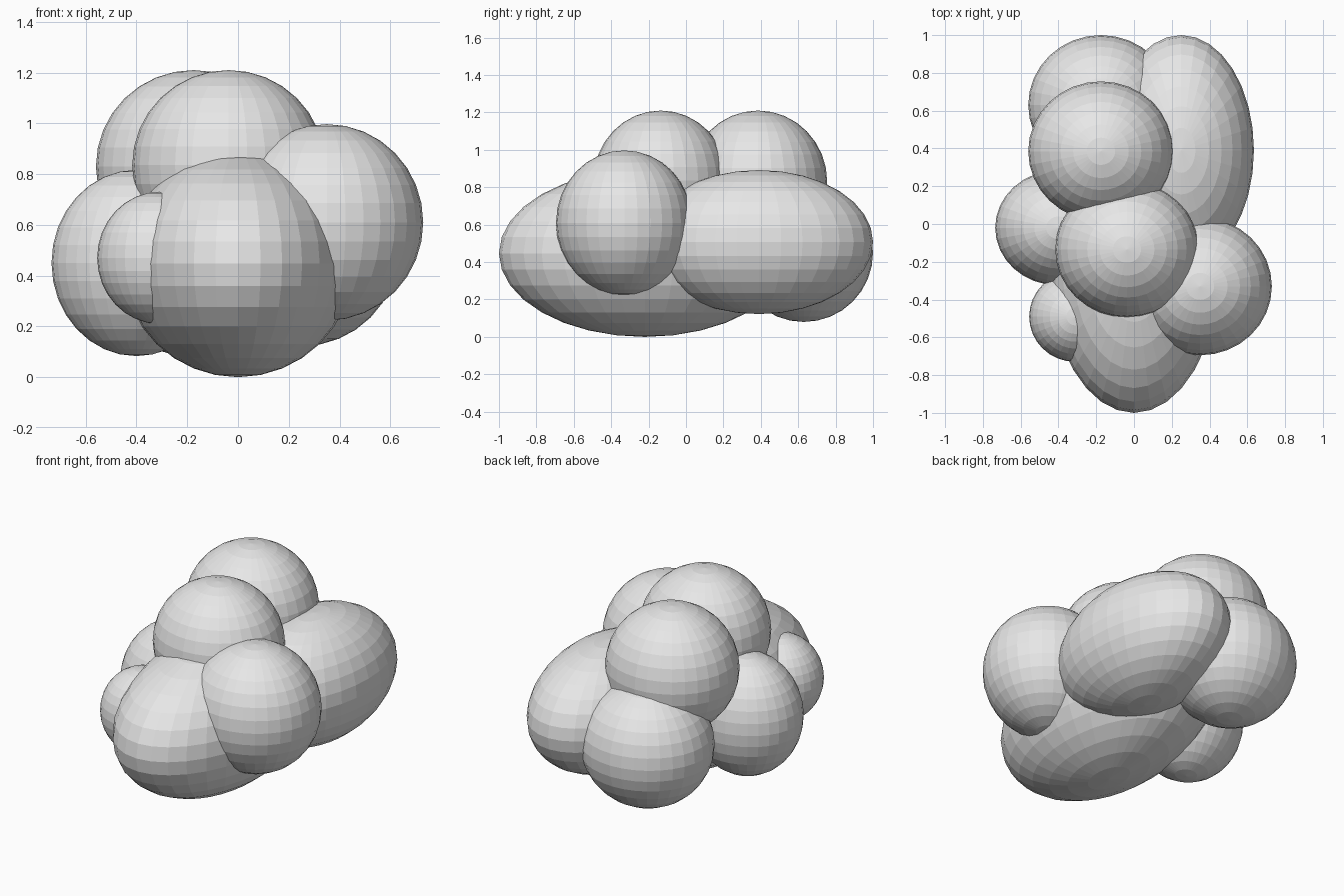
import bpy, math

if "Cube" in bpy.data.objects:
    bpy.data.objects.remove(bpy.data.objects["Cube"])

# one plain grey for the whole cluster
grey = bpy.data.materials.new("light_grey")
grey.diffuse_color = (0.8, 0.8, 0.8, 1)
grey.use_nodes = True
grey.node_tree.nodes["Principled BSDF"].inputs["Base Color"].default_value = grey.diffuse_color


def lobe(name, centre, radii, segments=32, rings=16):
    """Flat-faced ellipsoid with its poles along z."""
    bpy.ops.mesh.primitive_uv_sphere_add(segments=segments, ring_count=rings, radius=1, location=centre)
    ob = bpy.context.object
    ob.name = ob.data.name = name
    ob.scale = radii
    bpy.ops.object.transform_apply(location=False, rotation=False, scale=True)
    ob.data.materials.append(grey)
    bpy.ops.object.shade_flat()
    return ob


# long lower lobes
lobe("front_long_lobe", (0.0, -0.22, 0.447), (0.455, 0.78, 0.447))
lobe("back_right_long_lobe", (0.25, 0.39, 0.507), (0.385, 0.61, 0.385))

# round side lobes
lobe("right_lobe", (0.35, -0.33, 0.61), (0.38, 0.365, 0.387))
lobe("left_lobe", (-0.40, -0.02, 0.45), (0.335, 0.305, 0.367))
lobe("small_left_lobe", (-0.31, -0.49, 0.47), (0.245, 0.24, 0.26))
lobe("back_left_lobe", (-0.175, 0.63, 0.45), (0.385, 0.37, 0.37))

# top lobes
lobe("front_top_lobe", (-0.037, -0.135, 0.835), (0.38, 0.36, 0.375))
lobe("back_top_lobe", (-0.175, 0.385, 0.83), (0.385, 0.37, 0.38))
